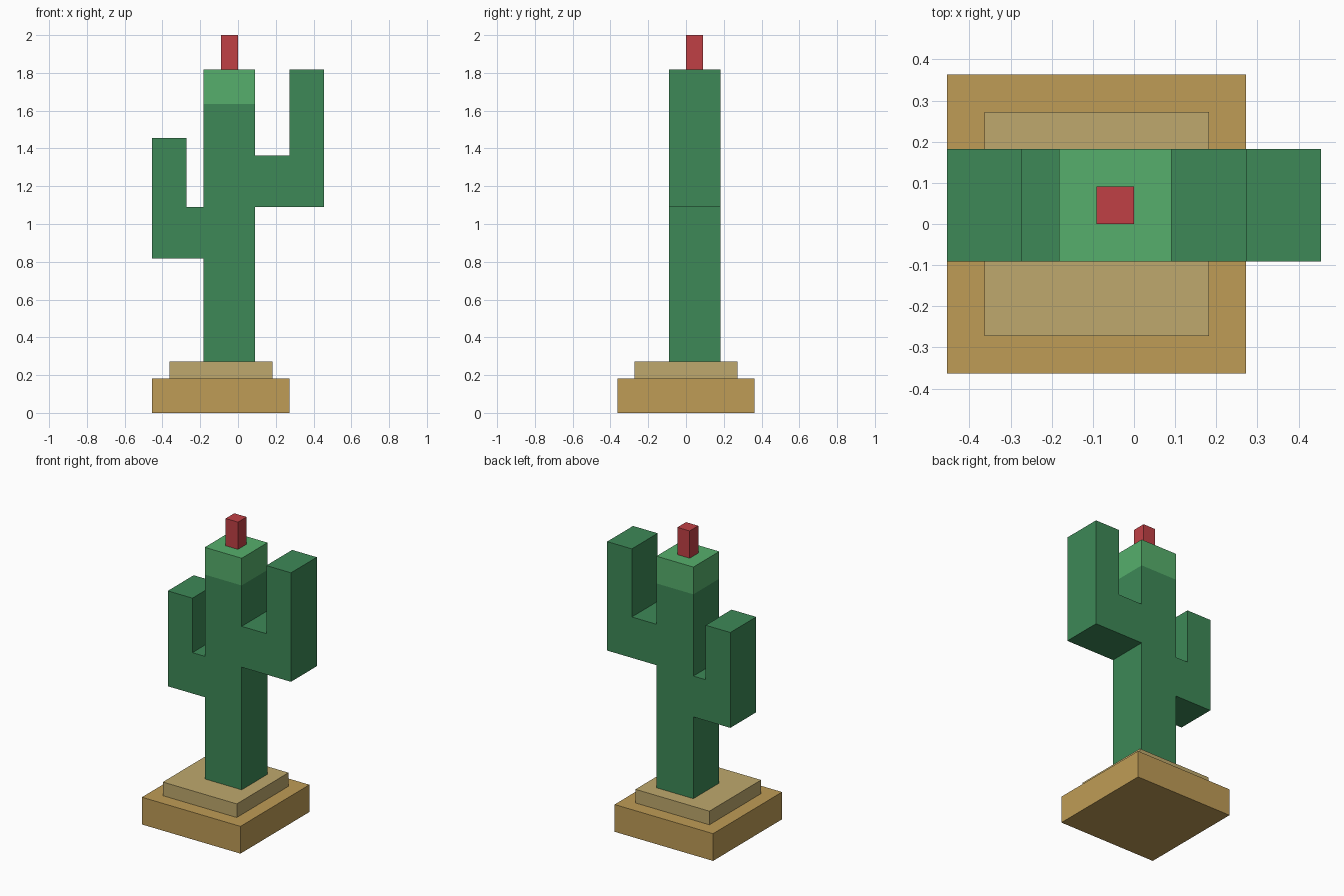
import bpy
import bmesh

if "Cube" in bpy.data.objects:
    bpy.data.objects.remove(bpy.data.objects["Cube"], do_unlink=True)

U = 2 / 22  # one block: the whole model is 22 blocks tall


def material(name, rgb):
    """Make a flat material from an 8-bit sRGB colour."""
    lin = [c / 255 for c in rgb]
    lin = [c / 12.92 if c <= 0.04045 else ((c + 0.055) / 1.055) ** 2.4 for c in lin]
    mat = bpy.data.materials.new(name)
    mat.use_nodes = True
    mat.diffuse_color = (*lin, 1)
    bsdf = next(n for n in mat.node_tree.nodes if n.type == 'BSDF_PRINCIPLED')
    bsdf.inputs["Base Color"].default_value = (*lin, 1)
    bsdf.inputs["Roughness"].default_value = 0.9
    return mat


def extrude_outline(name, outline, y0, y1, mat):
    """Extrude an (x, z) outline in block units from y0 to y1."""
    bm = bmesh.new()
    face = bm.faces.new([bm.verts.new((x * U, y0 * U, z * U)) for x, z in outline])
    result = bmesh.ops.extrude_face_region(bm, geom=[face])
    verts = [v for v in result["geom"] if isinstance(v, bmesh.types.BMVert)]
    bmesh.ops.translate(bm, verts=verts, vec=(0, (y1 - y0) * U, 0))
    bmesh.ops.recalc_face_normals(bm, faces=bm.faces)
    mesh = bpy.data.meshes.new(name)
    bm.to_mesh(mesh)
    bm.free()
    mesh.materials.append(mat)
    obj = bpy.data.objects.new(name, mesh)
    bpy.context.collection.objects.link(obj)
    return obj


def block(name, x, y, z, mat):
    """Box given by its (min, max) range on each axis."""
    outline = [(x[0], z[0]), (x[1], z[0]), (x[1], z[1]), (x[0], z[1])]
    return extrude_outline(name, outline, y[0], y[1], mat)


def arm(name, root, inner, outer, bottom, elbow, top, mat):
    """L-shaped arm: a level part from the trunk, then an upright part."""
    outline = [(root, bottom), (outer, bottom), (outer, top),
               (inner, top), (inner, elbow), (root, elbow)]
    return extrude_outline(name, outline, -1, 2, mat)


green = material("cactus green", (61, 137, 87))
light_green = material("light green", (86, 175, 108))
red = material("flower red", (192, 64, 69))
sand = material("pale sand", (191, 169, 109))
dark_sand = material("dark sand", (191, 156, 86))

# Stepped sand base
block("base", (-5, 3), (-4, 4), (0, 2), dark_sand)
block("sand_step", (-4, 2), (-3, 3), (2, 3), sand)

# Trunk, pale tip and flower
block("trunk", (-2, 1), (-1, 2), (3, 18), green)
block("trunk_tip", (-2, 1), (-1, 2), (18, 20), light_green)
block("flower", (-1, 0), (0, 1), (20, 22), red)

# Arms
arm("left_arm", 1, 3, 5, 12, 15, 20, green)
arm("right_arm", -2, -3, -5, 9, 12, 16, green)
